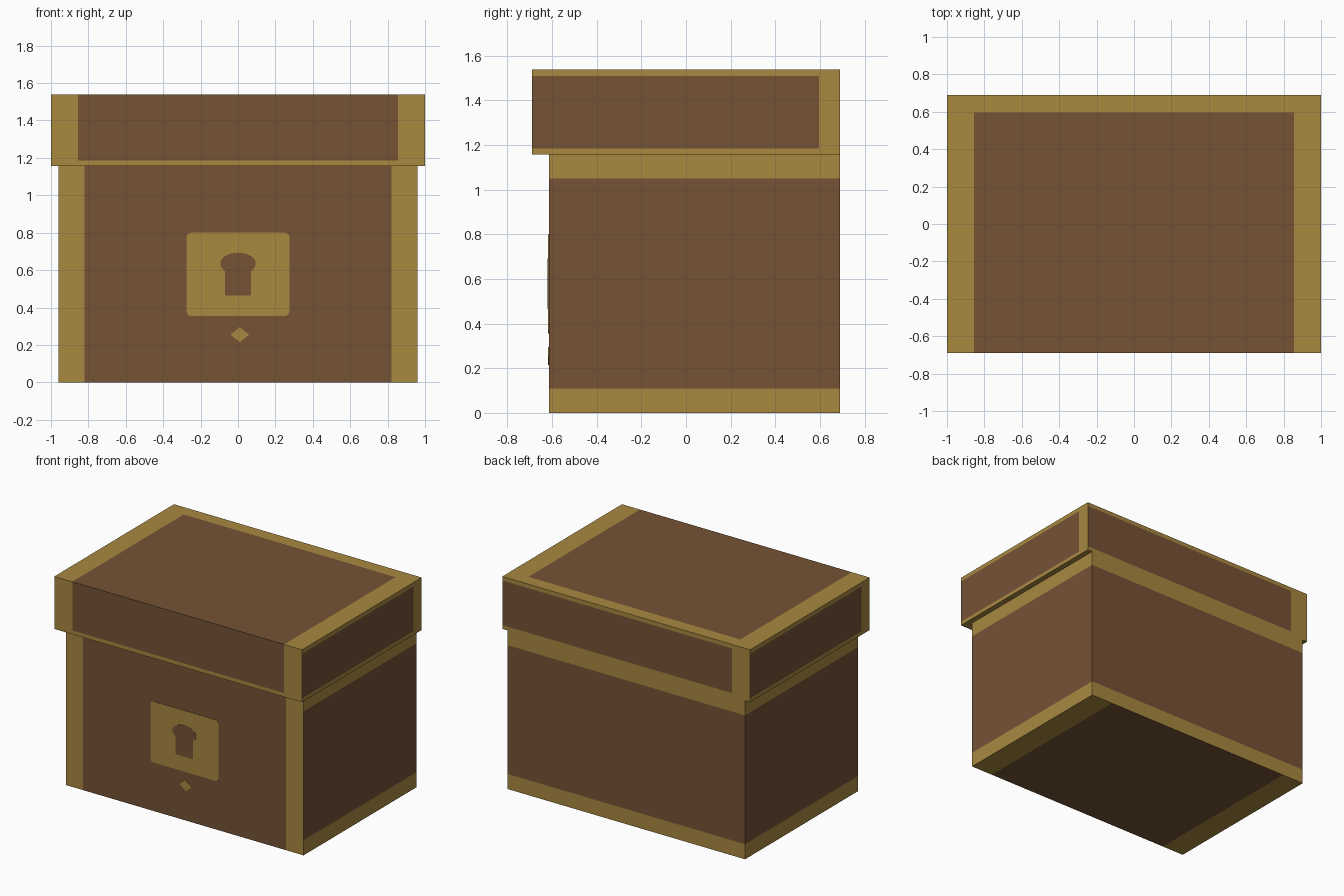
import bpy, bmesh, math
from mathutils import Vector

if "Cube" in bpy.data.objects:
    bpy.data.objects.remove(bpy.data.objects["Cube"])


def make_material(name, color):
    m = bpy.data.materials.new(name)
    m.diffuse_color = (*color, 1.0)
    m.use_nodes = True
    m.node_tree.nodes["Principled BSDF"].inputs["Base Color"].default_value = m.diffuse_color
    return m


brown = make_material("brown wood", (0.178, 0.084, 0.036))
gold = make_material("gold trim", (0.392, 0.246, 0.051))


def finish(bm, name, mats):
    bmesh.ops.recalc_face_normals(bm, faces=bm.faces[:])
    me = bpy.data.meshes.new(name)
    bm.to_mesh(me)
    bm.free()
    for m in mats:
        me.materials.append(m)
    ob = bpy.data.objects.new(name, me)
    bpy.context.collection.objects.link(ob)
    return ob


def trimmed_box(name, lo, hi, cuts, is_gold):
    """Box scored along cut planes; faces become gold by rule(centre, normal)."""
    bm = bmesh.new()
    bmesh.ops.create_cube(bm, size=1)
    for v in bm.verts:
        v.co = Vector([lo[i] + (v.co[i] + 0.5) * (hi[i] - lo[i]) for i in range(3)])
    for axis, values in enumerate(cuts):
        no = Vector([1.0 if i == axis else 0.0 for i in range(3)])
        for val in values:
            bmesh.ops.bisect_plane(bm, geom=bm.verts[:] + bm.edges[:] + bm.faces[:],
                                   plane_co=no * val, plane_no=no)
    bmesh.ops.recalc_face_normals(bm, faces=bm.faces[:])
    bm.normal_update()
    for f in bm.faces:
        f.material_index = int(is_gold(f.calc_center_median(), f.normal))
    return finish(bm, name, [brown, gold])


def body_rule(c, n):
    if n.y < -0.5:                       # front: upright corner bands
        return abs(c.x) > 0.82
    if n.z < -0.5:                       # underside: bands at both ends
        return abs(c.x) > 0.78
    if n.z > 0.5:
        return True
    return c.z < 0.11 or c.z > 1.05      # sides and back: level bands


def lid_rule(c, n):
    if n.z < -0.5:
        return True
    if n.z > 0.5:                        # top: bands at ends and rear
        return abs(c.x) > 0.855 or c.y > 0.595
    if n.y < -0.5:                       # front: bands at ends and below
        return abs(c.x) > 0.855 or c.z < 1.185
    if c.z < 1.185 or c.z > 1.51:
        return True
    if n.y > 0.5:                        # back: one upright band
        return c.x < -0.855
    return c.y * n.x > 0.595             # sides: band at opposite ends


trimmed_box("chest_body", (-0.96, -0.615, 0), (0.96, 0.69, 1.157),
            [(-0.82, -0.78, 0.78, 0.82), (), (0.11, 1.05)], body_rule)
trimmed_box("chest_lid", (-1, -0.69, 1.157), (1, 0.69, 1.54),
            [(-0.855, 0.855), (-0.595, 0.595), (1.185, 1.51)], lid_rule)


def plate(name, outline, thickness, mat):
    """Thin plate on the front of the body from an (x, z) outline."""
    bm = bmesh.new()
    face = bm.faces.new([bm.verts.new((x, -0.614, z)) for x, z in outline])
    out = bmesh.ops.extrude_face_region(bm, geom=[face])
    moved = [g for g in out["geom"] if isinstance(g, bmesh.types.BMVert)]
    bmesh.ops.translate(bm, verts=moved, vec=(0, -thickness - 0.001, 0))
    return finish(bm, name, [mat])


def arc(cx, cz, rx, rz, a0, a1, n):
    angles = [math.radians(a0 + (a1 - a0) * i / n) for i in range(n + 1)]
    return [(cx + rx * math.cos(a), cz + rz * math.sin(a)) for a in angles]


# Lock plate with rounded corners
r = 0.025
lock = []
for k, (cx, cz) in enumerate([(0.25, 0.775), (-0.25, 0.775), (-0.25, 0.38), (0.25, 0.38)]):
    lock += arc(cx, cz, r, r, 90 * k, 90 * k + 90, 4)
plate("lock_plate", lock, 0.003, gold)

# Keyhole: wide round head over a straight stem
plate("keyhole", arc(0, 0.635, 0.095, 0.058, -42, 222, 20)
      + [(-0.07, 0.465), (0.07, 0.465)], 0.005, brown)

# Small plain stud below the lock
plate("lock_stud", arc(0.01, 0.255, 0.05, 0.04, 0, 270, 3), 0.003, gold)
